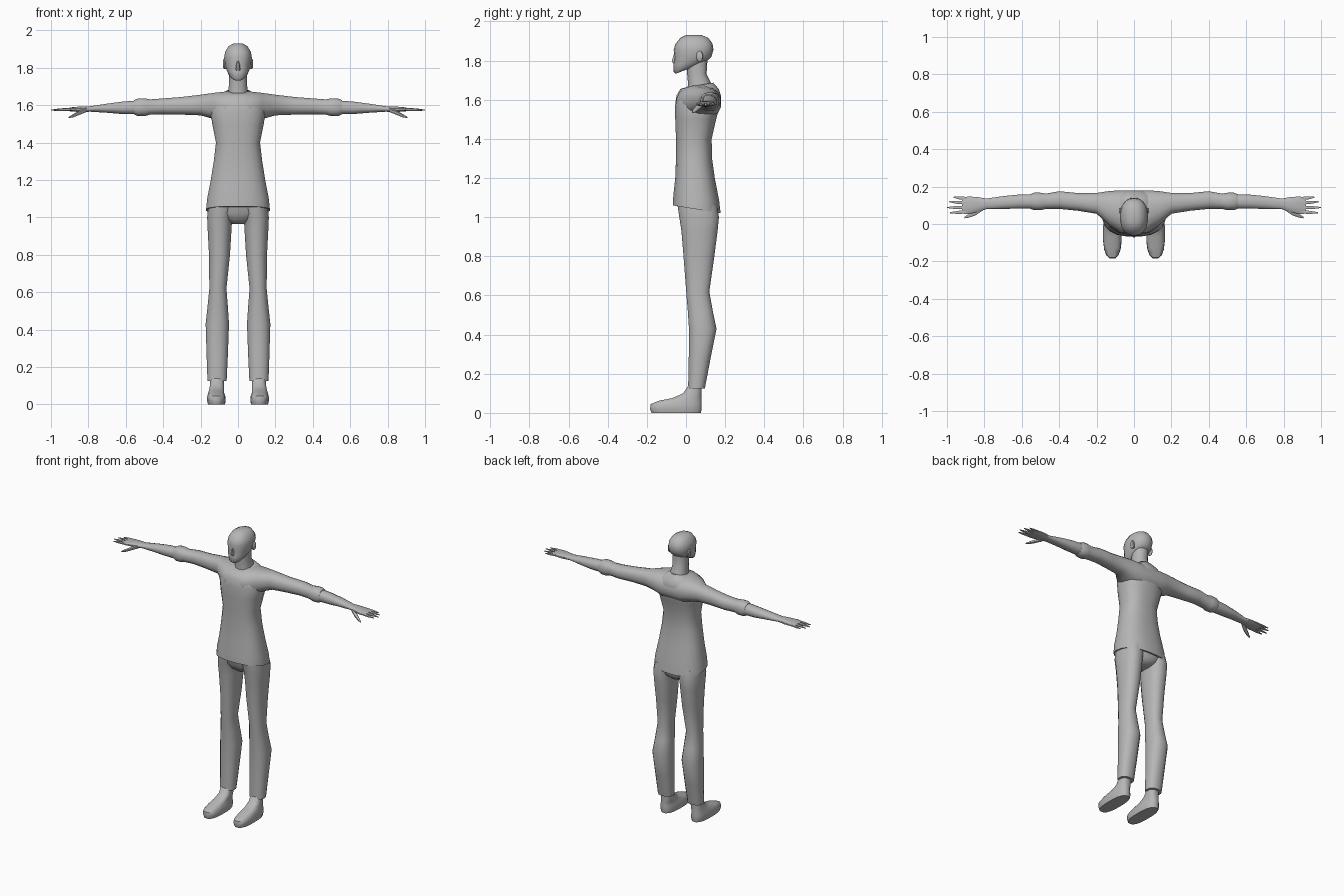
import bpy, bmesh, math

grey = bpy.data.materials.new("plain_grey")
grey.diffuse_color = (0.47, 0.47, 0.47, 1)


def loft(name, rings, axis="z", sides=16, power=2.3, mirror=False, angle=50):
    """Skin rounded rings: (position, a0, a1, b0, b1[, tilt]).
    Axis z: a is x and b is y. Axis x: a is y and b is z."""
    bm = bmesh.new()
    loops = []
    for r in rings:
        p, a0, a1, b0, b1 = r[:5]
        tilt = r[5] if len(r) > 5 else 0
        loop = []
        for i in range(sides):
            t = 2 * math.pi * (i + 0.5) / sides
            c, s = math.cos(t), math.sin(t)
            u = math.copysign(abs(c) ** (2 / power), c)
            v = math.copysign(abs(s) ** (2 / power), s)
            a = (a0 + a1) / 2 + u * (a1 - a0) / 2
            b = (b0 + b1) / 2 + v * (b1 - b0) / 2
            q = p + tilt * v
            loop.append(bm.verts.new((a, b, q) if axis == "z" else (q, a, b)))
        loops.append(loop)
    for lo, hi in zip(loops, loops[1:]):
        for i in range(sides):
            j = (i + 1) % sides
            bm.faces.new((lo[i], lo[j], hi[j], hi[i]))
    bm.faces.new(loops[0])
    bm.faces.new(loops[-1])
    bmesh.ops.recalc_face_normals(bm, faces=bm.faces)
    me = bpy.data.meshes.new(name)
    bm.to_mesh(me)
    bm.free()
    me.materials.append(grey)
    ob = bpy.data.objects.new(name, me)
    bpy.context.collection.objects.link(ob)
    if mirror:
        ob.modifiers.new("Mirror", "MIRROR")
    bpy.ops.object.select_all(action="DESELECT")
    bpy.context.view_layer.objects.active = ob
    ob.select_set(True)
    bpy.ops.object.shade_smooth_by_angle(angle=math.radians(angle))
    return ob


def centred(rows):
    """Expand (z, half_width, y0, y1[, tilt]) to full ring rows."""
    return [(r[0], -r[1], r[1], *r[2:]) for r in rows]


# Shirt body, with the hem lower at the back
loft("shirt_body", centred([
    (1.04, 0.172, -0.068, 0.178, -0.02), (1.10, 0.166, -0.066, 0.170, -0.012),
    (1.20, 0.147, -0.056, 0.148), (1.30, 0.131, -0.052, 0.134),
    (1.40, 0.119, -0.052, 0.132), (1.50, 0.139, -0.056, 0.155),
    (1.57, 0.150, -0.057, 0.174), (1.62, 0.135, -0.050, 0.180),
    (1.655, 0.100, -0.030, 0.168), (1.675, 0.062, -0.002, 0.140, 0.012)]),
    sides=20, power=2.5)

# Both sleeves, running through the shoulders
half = [(0.07, -0.050, 0.182, 1.50, 1.674), (0.13, -0.012, 0.178, 1.525, 1.667),
        (0.20, 0.054, 0.167, 1.545, 1.657), (0.30, 0.070, 0.166, 1.549, 1.645),
        (0.40, 0.080, 0.176, 1.551, 1.637), (0.47, 0.080, 0.163, 1.549, 1.632),
        (0.50, 0.073, 0.168, 1.541, 1.638), (0.535, 0.074, 0.168, 1.541, 1.637),
        (0.555, 0.081, 0.160, 1.550, 1.628)]
loft("sleeves", [(-r[0], *r[1:]) for r in reversed(half)] + half, "x", 16)

# Forearm and palm
loft("forearm_and_palm", [
    (0.52, 0.081, 0.160, 1.550, 1.628), (0.62, 0.081, 0.158, 1.552, 1.620),
    (0.70, 0.080, 0.150, 1.559, 1.609), (0.79, 0.078, 0.137, 1.565, 1.595),
    (0.84, 0.062, 0.146, 1.563, 1.594), (0.885, 0.052, 0.148, 1.566, 1.590),
    (0.92, 0.054, 0.144, 1.570, 1.583)], "x", 12, mirror=True)

# Fingers: base y, tip x, tip y
for n, (y, tx, ty) in enumerate([(0.135, 0.965, 0.143), (0.112, 0.988, 0.119),
                                 (0.088, 1.0, 0.088), (0.065, 0.985, 0.060)]):
    rows = []
    for k, w in ((0, 0.011), (0.6, 0.009), (1, 0.003)):
        x, yy, z = 0.89 + (tx - 0.89) * k, y + (ty - y) * k, 1.578 - 0.004 * k
        rows.append((x, yy - w, yy + w, z - w * 0.8, z + w * 0.8))
    loft(f"finger_{n + 1}", rows, "x", 6, 2, True)
loft("thumb", [(0.81, 0.070, 0.100, 1.563, 1.588), (0.85, 0.044, 0.074, 1.547, 1.571),
               (0.88, 0.034, 0.056, 1.535, 1.554), (0.905, 0.030, 0.040, 1.531, 1.538)],
     "x", 8, 2, True)

# Trousers
loft("trouser_seat", centred([(0.965, 0.040, 0.010, 0.130), (0.985, 0.085, -0.015, 0.155),
                              (1.02, 0.150, -0.035, 0.165), (1.09, 0.155, -0.045, 0.160)]))
loft("trouser_leg", [
    (0.125, 0.060, 0.164, 0.010, 0.097), (0.27, 0.053, 0.169, 0.013, 0.125),
    (0.43, 0.047, 0.174, 0.014, 0.157), (0.52, 0.053, 0.164, 0.008, 0.138),
    (0.62, 0.061, 0.154, 0.000, 0.120), (0.80, 0.042, 0.156, -0.014, 0.146),
    (0.93, 0.034, 0.163, -0.025, 0.163), (1.00, 0.030, 0.166, -0.036, 0.170),
    (1.06, 0.010, 0.160, -0.045, 0.160)], mirror=True)

# Shoe rising into the ankle
loft("shoe", [
    (0.000, 0.069, 0.161, -0.178, 0.078), (0.020, 0.065, 0.166, -0.186, 0.082),
    (0.045, 0.067, 0.165, -0.182, 0.082), (0.062, 0.073, 0.160, -0.140, 0.081),
    (0.076, 0.074, 0.156, -0.070, 0.080), (0.100, 0.074, 0.151, -0.015, 0.079),
    (0.150, 0.076, 0.149, 0.018, 0.081)], power=2.6, mirror=True)

# Neck and head
loft("neck", centred([(1.62, 0.060, 0.005, 0.145), (1.685, 0.052, 0.010, 0.128),
                      (1.73, 0.048, 0.006, 0.105), (1.81, 0.048, 0.000, 0.110)]), sides=14)
loft("head", centred([
    (1.752, 0.034, -0.054, 0.050, 0.020), (1.765, 0.049, -0.064, 0.080, 0.022),
    (1.790, 0.062, -0.064, 0.112, 0.012), (1.820, 0.070, -0.058, 0.130),
    (1.855, 0.075, -0.063, 0.140), (1.885, 0.070, -0.054, 0.136),
    (1.915, 0.052, -0.030, 0.115), (1.930, 0.026, 0.000, 0.080)]), sides=18)
loft("nose", centred([(1.785, 0.013, -0.068, -0.030), (1.797, 0.013, -0.074, -0.030),
                      (1.838, 0.007, -0.062, -0.030)]), sides=8)
loft("ear", [(0.058, 0.052, 0.078, 1.797, 1.842), (0.073, 0.052, 0.088, 1.792, 1.850),
             (0.079, 0.060, 0.085, 1.800, 1.845)], "x", 10, 2, True)
